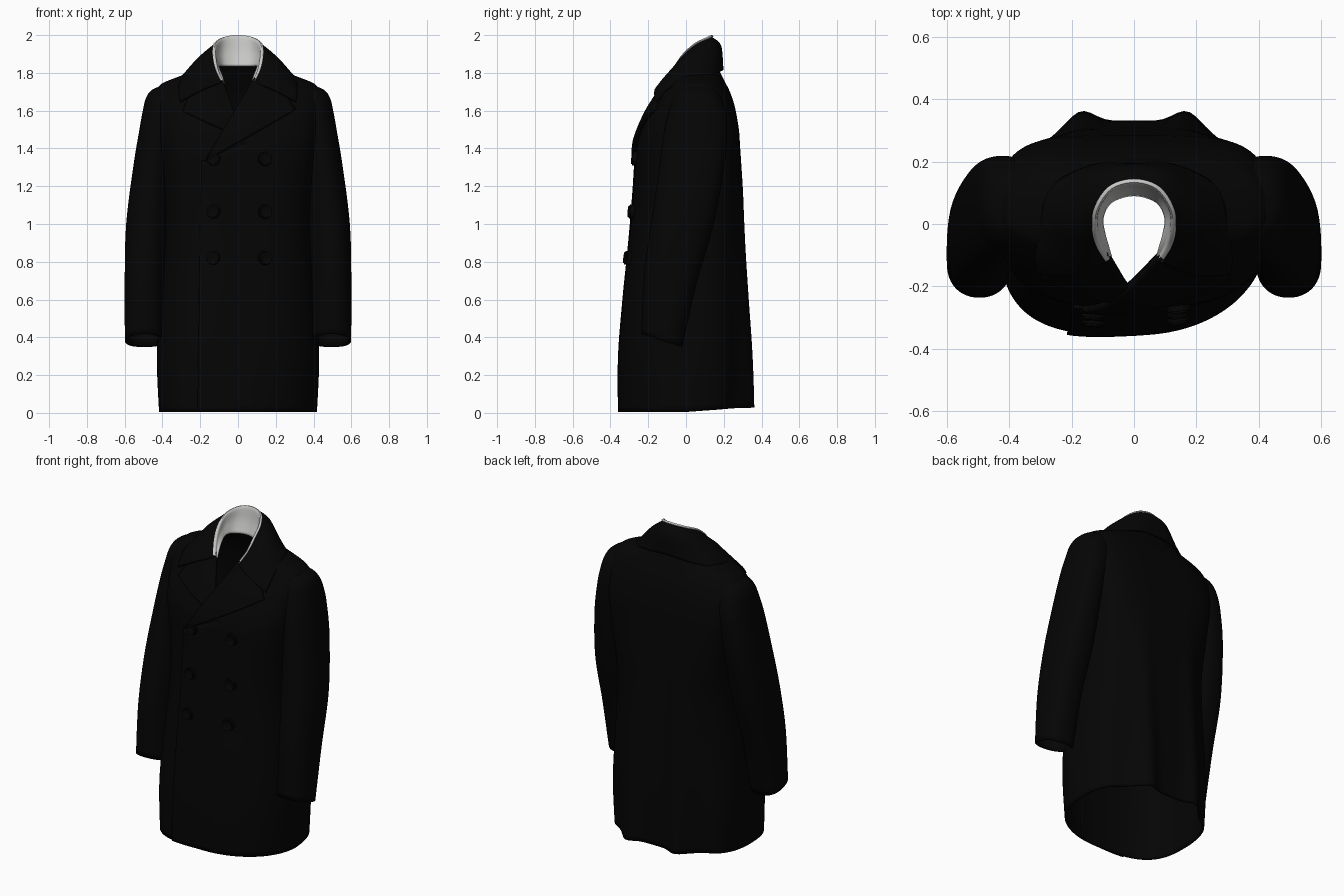
import bpy, bmesh, math
from mathutils import Vector
from mathutils.bvhtree import BVHTree

if "Cube" in bpy.data.objects:
    bpy.data.objects.remove(bpy.data.objects["Cube"])


def material(name, c):
    m = bpy.data.materials.new(name)
    m.diffuse_color = (*c, 1)
    m.use_nodes = True
    m.node_tree.nodes["Principled BSDF"].inputs["Base Color"].default_value = m.diffuse_color
    return m


WOOL = material("black wool", (0.0014, 0.0014, 0.0014))
LINING = material("pale lining", (0.58, 0.58, 0.57))


def spline(keys, steps):
    """Smooth curve through tuples of any length."""
    out = []
    for i in range(len(keys) - 1):
        a, b, c, d = (keys[max(0, min(len(keys) - 1, i + k))] for k in (-1, 0, 1, 2))
        for s in range(steps):
            t = s / steps
            out.append(tuple(0.5 * (2 * q + (r - p) * t + (2 * p - 5 * q + 4 * r - w) * t * t
                                    + (3 * q - p - 3 * r + w) * t ** 3)
                             for p, q, r, w in zip(a, b, c, d)))
    out.append(tuple(keys[-1]))
    return out


def grid(rows, closed=False):
    """bmesh surface from rows of points."""
    bm = bmesh.new()
    vs = [[bm.verts.new(p) for p in r] for r in rows]
    n = len(rows[0])
    for a, b in zip(vs, vs[1:]):
        for i in range(n if closed else n - 1):
            j = (i + 1) % n
            bm.faces.new((a[i], a[j], b[j], b[i]))
    bm.normal_update()
    return bm


def finish(name, bm, mat, thick=0, offset=-1, angle=50):
    me = bpy.data.meshes.new(name)
    bm.to_mesh(me)
    bm.free()
    ob = bpy.data.objects.new(name, me)
    bpy.context.collection.objects.link(ob)
    me.materials.append(mat)
    if thick:
        s = ob.modifiers.new("thickness", "SOLIDIFY")
        s.thickness, s.offset = thick, offset
    bpy.ops.object.select_all(action="DESELECT")
    ob.select_set(True)
    bpy.context.view_layer.objects.active = ob
    bpy.ops.object.shade_smooth_by_angle(angle=math.radians(angle))
    return ob


def spow(v, e):
    return math.copysign(abs(v) ** e, v)


# Torso: height, half width, front y, back y, roundness of front and of back
profile = [(0.004, .418, -.355, .33, .78, .78), (.3, .43, -.355, .33, .78, .78),
           (.6, .415, -.332, .32, .78, .78), (.8, .40, -.312, .313, .78, .76),
           (1.0, .39, -.293, .307, .76, .72), (1.2, .40, -.277, .30, .72, .6),
           (1.4, .42, -.262, .287, .66, .5), (1.5, .43, -.235, .28, .64, .5),
           (1.6, .438, -.19, .263, .68, .56), (1.66, .44, -.155, .247, .72, .64),
           (1.71, .43, -.125, .228, .78, .72), (1.745, .40, -.105, .21, .8, .78),
           (1.78, .315, -.088, .192, .8, .78), (1.82, .21, -.06, .172, .85, .8),
           (1.86, .14, -.03, .145, .8, .8)]
rows = []
for z, w, yf, yb, kf, kb in spline(profile, 6):
    row = []
    fade = max(0, 1 - z / 1.3)
    for i in range(128):
        a = math.tau * i / 128
        # Skirt front is full on the overlap side and drawn in on the other
        k = kb if math.sin(a) > 0 else kf + fade * (.2 if math.cos(a) > 0 else -.16)
        x = w * spow(math.cos(a), k)
        s = spow(math.sin(a), k)
        yc, h = (yf + yb) / 2, (yb - yf) / 2
        y = yc + h * s
        if s > 0:  # hanging folds of the back skirt
            y += fade * (.045 * math.exp(-((abs(x) - .17) / .06) ** 2)
                         - .02 * math.exp(-((abs(x) - .30) / .06) ** 2))
        hem = max(0, 1 - z / .3) * .025 * max(0, s)
        row.append((x, y, z + hem))
    rows.append(row)
torso = grid(rows, closed=True)
surface = BVHTree.FromBMesh(torso)

# Open the neckline; the lapels hide its edge
hole = []
for f in torso.faces:
    c = f.calc_center_median()
    d = (c.z - 1.545) * .55
    if c.y < .05 and c.z > 1.545 and -.045 - d < c.x < .015 + d:
        hole.append(f)
bmesh.ops.delete(torso, geom=hole, context="FACES")
finish("coat_body", torso, WOOL, .012)


def front(x, z):
    """Point and normal on the coat front."""
    p, n, *_ = surface.ray_cast(Vector((x, -1, max(z, .006))), Vector((0, 1, 0)))
    return p, (-n if n.y > 0 else n)


def patch(name, a, b, c, d, lift, thick, n=24):
    """Plate over the front: a-b is the top edge, d-c the bottom edge."""
    a, b, c, d = (Vector(p) for p in (a, b, c, d))
    rows = []
    for j in range(n + 1):
        v = j / n
        row = []
        for i in range(n + 1):
            u = i / n
            q = a.lerp(b, u).lerp(d.lerp(c, u), v)
            p, _ = front(q.x, q.y)
            row.append((p.x, p.y - lift(u), p.z))
        rows.append(row)
    bm = grid(rows)
    if sum(f.normal.y for f in bm.faces) > 0:
        bmesh.ops.reverse_faces(bm, faces=bm.faces[:])
    return finish(name, bm, WOOL, thick)


# Overlapping front panel and lapels
patch("front_overlap", (-.195, 1.33), (.12, 1.47), (.12, .0), (-.215, .0),
      lambda u: .012 * (1 - u) - .004 * u, .012, 40)
patch("lapel_under", (-.085, 1.775), (-.26, 1.68), (-.295, 1.6), (.03, 1.455),
      lambda u: .013 + .008 * math.sin(math.pi * u), .022)
patch("lapel_over", (.085, 1.775), (.26, 1.68), (.305, 1.61), (-.175, 1.335),
      lambda u: .022 + .006 * math.sin(math.pi * u), .032)

# Double row of buttons
for z in (1.345, 1.065, .82):
    for x in (-.13, .143):
        p, n = front(x, z)
        bm = bmesh.new()
        bmesh.ops.create_cone(bm, cap_ends=True, segments=28, radius1=.038, radius2=.035, depth=.024)
        rim = [e for e in bm.edges if all(v.co.z > 0 for v in e.verts)]
        bmesh.ops.bevel(bm, geom=rim, offset=.006, segments=2, affect="EDGES")
        top = max(bm.faces, key=lambda f: f.calc_center_median().z)
        bmesh.ops.inset_region(bm, faces=[top], thickness=.007, depth=-.004)
        bm.transform(n.to_track_quat("Z", "Y").to_matrix().to_4x4())
        bmesh.ops.translate(bm, verts=bm.verts, vec=p + n * .012)
        finish("button", bm, WOOL, angle=35)

# Sleeves: height, centre x, centre y, radius x, radius y, cuff slant
sleeve = [(.383, .495, -.128, .104, .108, .32), (.7, .494, -.085, .106, .138, .2),
          (1.0, .48, -.02, .112, .163, .1), (1.3, .455, .03, .10, .172, 0),
          (1.5, .425, .052, .097, .166, 0), (1.6, .402, .06, .102, .15, 0),
          (1.66, .388, .06, .102, .13, 0), (1.70, .372, .06, .095, .105, 0),
          (1.722, .352, .06, .08, .08, 0), (1.738, .33, .06, .05, .05, 0),
          (1.745, .31, .06, .01, .02, 0)]
for s, name in ((1, "left_sleeve"), (-1, "right_sleeve")):
    rows = []
    for z, cx, cy, rx, ry, k in spline(sleeve, 6):
        ring = []
        for i in range(48):
            a = s * math.tau * i / 48
            e = .8 if math.sin(a) > 0 else .92
            dy = ry * spow(math.sin(a), e)
            ring.append((s * (cx + rx * spow(math.cos(a), e)), cy + dy, z - k * dy))
        rows.append(ring)
    bm = grid(rows, closed=True)
    if sum(f.normal.x * (f.calc_center_median().x - s * .45) for f in bm.faces) < 0:
        bmesh.ops.reverse_faces(bm, faces=bm.faces[:])
    finish(name, bm, WOOL, .012)

# Collar columns from centre back to front: inner foot, crest, middle, edge
columns = [((0, .092, 1.835), (0, .135, 1.983), (0, .18, 1.94), (0, .19, 1.82)),
           ((.072, .07, 1.835), (.075, .113, 1.973), (.11, .158, 1.93), (.13, .185, 1.81)),
           ((.100, .02, 1.835), (.120, .047, 1.942), (.19, .075, 1.89), (.262, .118, 1.782)),
           ((.094, -.03, 1.81), (.125, -.02, 1.882), (.207, -.01, 1.86), (.293, .02, 1.78)),
           ((.080, -.075, 1.775), (.112, -.07, 1.81), (.19, -.102, 1.78), (.312, -.095, 1.72)),
           ((.072, -.102, 1.742), (.085, -.115, 1.75), (.19, -.16, 1.71), (.308, -.16, 1.648))]
full = [tuple((-x, y, z) for x, y, z in c) for c in columns[:0:-1]] + columns
lines = [spline([c[k] for c in full], 6) for k in range(4)]
fall, stand = [], []
for f, c, m, e in zip(*lines):
    f, c, m = Vector(f), Vector(c), Vector(m)
    fall.append(spline([tuple(c), tuple(m), e], 6))
    # Lining climbs the stand and rolls over the crest
    out = Vector((m.x - c.x, m.y - c.y, 0)).normalized()
    up = c + Vector((0, 0, .009))
    bulge = f.lerp(up, .5) + Vector((f.x * .04, .004, 0))
    stand.append(spline([tuple(p) for p in (f, bulge, up - out * .004, up + out * .008)], 4))
bm = grid(fall)
if sum(f.normal.z for f in bm.faces) < 0:
    bmesh.ops.reverse_faces(bm, faces=bm.faces[:])
finish("collar_fall", bm, WOOL, .014, 0)
finish("collar_lining", grid(stand), LINING, .006, 0)
